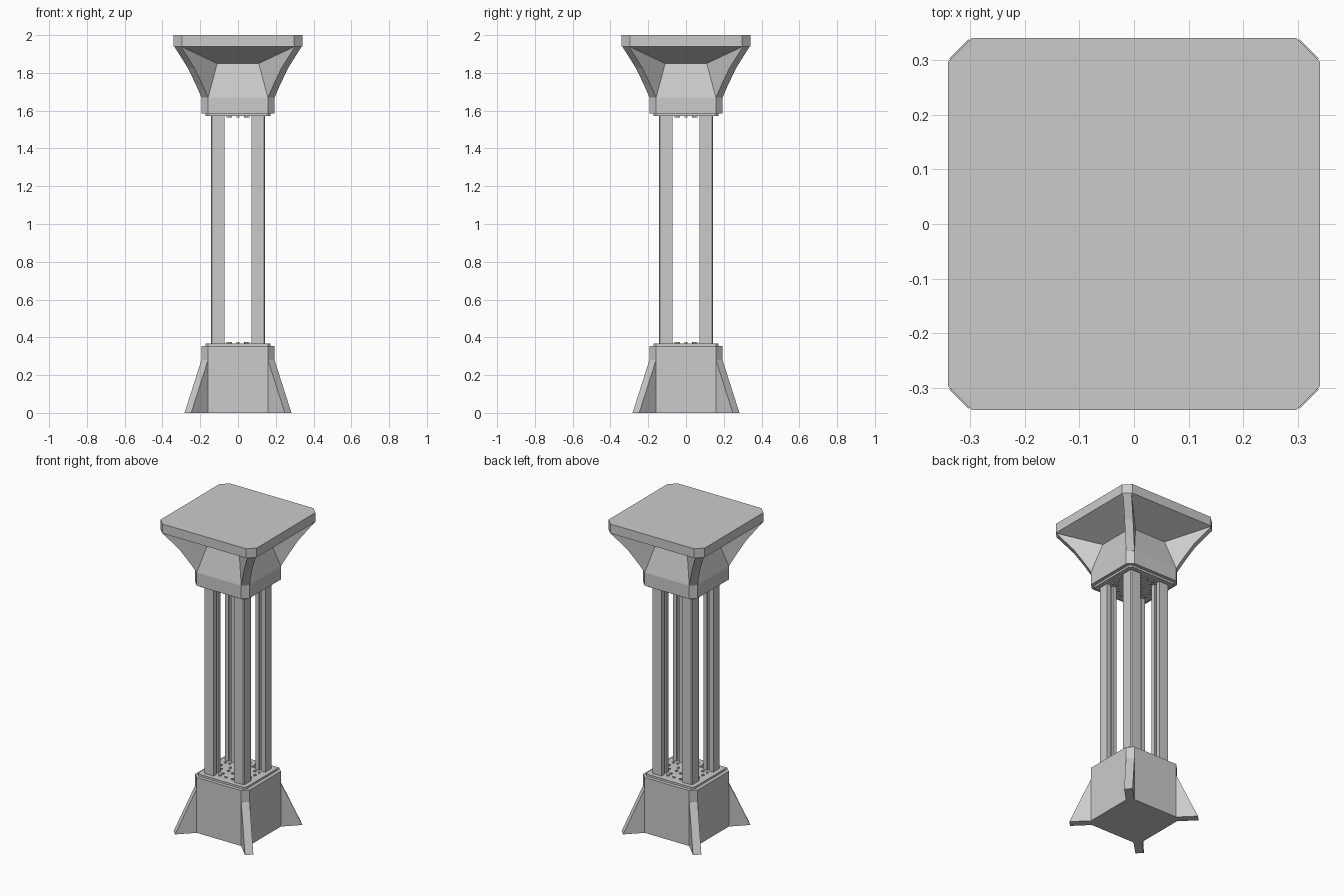
import bpy, bmesh
from math import pi, sqrt
from mathutils import Matrix

if "Cube" in bpy.data.objects:
    bpy.data.objects.remove(bpy.data.objects["Cube"])


def finish(name, bm):
    bmesh.ops.recalc_face_normals(bm, faces=bm.faces)
    mesh = bpy.data.meshes.new(name)
    bm.to_mesh(mesh)
    bm.free()
    obj = bpy.data.objects.new(name, mesh)
    bpy.context.collection.objects.link(obj)
    return obj


def loft(name, rings):
    """Stack of corner-cut squares, each given as (half width, corner cut, z)."""
    bm = bmesh.new()
    loops = []
    for h, c, z in rings:
        k = h - c
        pts = [(h, -k), (h, k), (k, h), (-k, h), (-h, k), (-h, -k), (-k, -h), (k, -h)]
        loops.append([bm.verts.new((x, y, z)) for x, y in pts])
    for lo, hi in zip(loops, loops[1:]):
        for i in range(8):
            j = (i + 1) % 8
            bm.faces.new((lo[i], lo[j], hi[j], hi[i]))
    bm.faces.new(loops[0][::-1])
    bm.faces.new(loops[-1])
    return finish(name, bm)


def prism(name, points, offset, angle):
    """Extrude a 3D outline by offset, then turn it about the z axis."""
    bm = bmesh.new()
    face = bm.faces.new([bm.verts.new(p) for p in points])
    new = bmesh.ops.extrude_face_region(bm, geom=[face], use_keep_orig=True)["geom"]
    moved = [v for v in new if isinstance(v, bmesh.types.BMVert)]
    bmesh.ops.translate(bm, verts=moved, vec=offset)
    bmesh.ops.rotate(bm, verts=bm.verts, matrix=Matrix.Rotation(angle, 3, 'Z'))
    return finish(name, bm)


CUT = 0.035


def fins(name, outer):
    """Four diagonal corner fins; outer edge is given as (half width, z)."""
    t = CUT * sqrt(2)
    pts = [((2 * h - CUT) / sqrt(2), -t / 2, z) for h, z in outer]
    inner = [(0.12, -t / 2, outer[-1][1]), (0.12, -t / 2, outer[0][1])]
    for k in range(4):
        prism(f"{name}_{k + 1}", pts + inner, (0, t, 0), pi / 4 + k * pi / 2)


# Base block and its spreading feet
loft("base_block", [(0.193, CUT, 0), (0.193, CUT, 0.355)])
fins("base_fin", [(0.283, 0), (0.1935, 0.28)])

# Head: waisted block flaring into the square table slab
loft("head_block", [(0.193, CUT, 1.585), (0.193, CUT, 1.67), (0.145, CUT, 1.85),
                    (0.341, 0.044, 1.94), (0.341, 0.044, 2.0)])
fins("head_fin", [(0.1935, 1.67), (0.222, 1.735), (0.265, 1.825), (0.338, 1.941)])

# Thin collar plates with small bolts around and between the pillars
for name, z0, z1, zb in (("lower", 0.355, 0.368, 0.37), ("upper", 1.572, 1.585, 1.57)):
    loft(f"{name}_collar", [(0.171, 0.012, z0), (0.171, 0.012, z1)])
    bm = bmesh.new()
    for k in range(4):
        turn = Matrix.Rotation(k * pi / 2, 4, 'Z')
        for x, y in [(-0.045, 0.12), (0, 0.12), (0.045, 0.12), (-0.045, 0.09),
                     (0.045, 0.09), (0.04, 0.04), (0, 0.055)]:
            bmesh.ops.create_cube(bm, size=1, matrix=turn @ Matrix.Translation((x, y, zb))
                                  @ Matrix.Diagonal((0.014, 0.01, 0.01, 1)))
    finish(f"{name}_bolts", bm)

# Pillars: corner-cut square section, slotted on the two inward sides
a, b, c, d, w = 0.072, 0.143, 0.006, 0.014, 0.01
m = (a + b) / 2
section = [(a, a), (m - w, a), (m - w, a + d), (m + w, a + d), (m + w, a), (b, a),
           (b, b - c), (b - c, b), (a, b), (a, m + w), (a + d, m + w),
           (a + d, m - w), (a, m - w)]
for k in range(4):
    prism(f"pillar_{k + 1}", [(x, y, 0.365) for x, y in section], (0, 0, 1.21), k * pi / 2)
